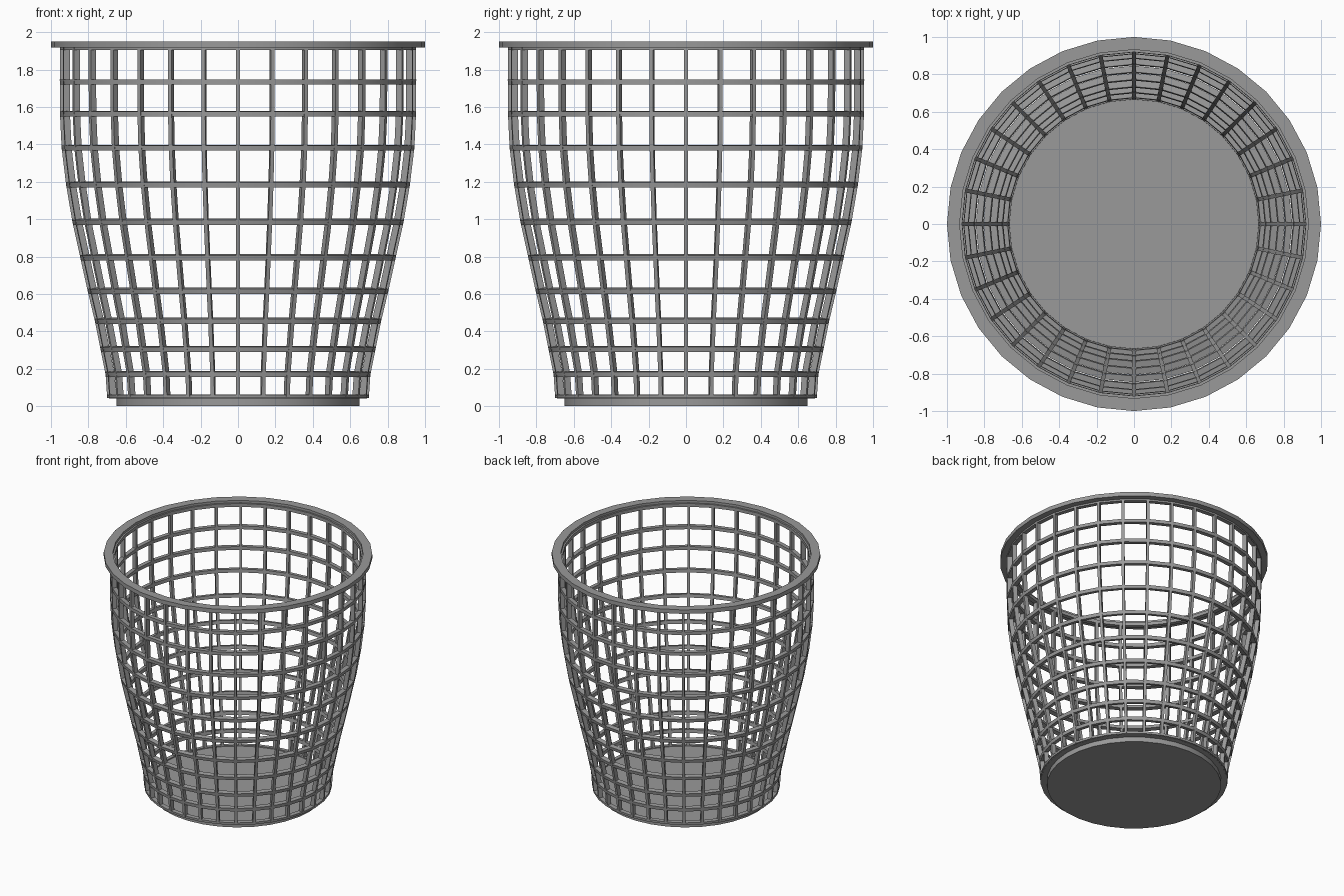
import bpy, bmesh, math
from mathutils import Vector

if "Cube" in bpy.data.objects:
    bpy.data.objects.remove(bpy.data.objects["Cube"])

SIDES = 32
THICK = 0.034      # radial depth of the lattice
RIB_W = 0.021      # width of the upright ribs
RING_H = 0.027     # height of the hoops
# outer radius and height of each hoop, bottom to top
PROFILE = [(0.70, 0.052), (0.708, 0.17), (0.735, 0.303), (0.765, 0.453),
           (0.803, 0.613), (0.843, 0.793), (0.885, 0.983), (0.919, 1.183),
           (0.943, 1.38), (0.952, 1.563), (0.953, 1.733), (0.953, 1.917)]

# Dark grey plastic
plastic = bpy.data.materials.new("dark_grey_plastic")
plastic.diffuse_color = (0.32, 0.32, 0.32, 1)
plastic.use_nodes = True
plastic.node_tree.nodes["Principled BSDF"].inputs["Base Color"].default_value = plastic.diffuse_color


def finish(name, bm):
    bmesh.ops.remove_doubles(bm, verts=bm.verts, dist=1e-5)
    bmesh.ops.recalc_face_normals(bm, faces=bm.faces)
    mesh = bpy.data.meshes.new(name)
    bm.to_mesh(mesh)
    bm.free()
    mesh.materials.append(plastic)
    obj = bpy.data.objects.new(name, mesh)
    bpy.context.collection.objects.link(obj)
    bpy.ops.object.select_all(action='DESELECT')
    obj.select_set(True)
    bpy.context.view_layer.objects.active = obj
    bpy.ops.object.shade_smooth_by_angle(angle=math.radians(30))
    return obj


def lathe(bm, section, closed=True):
    """Revolve a (radius, z) section about z."""
    loops = []
    for i in range(SIDES):
        a = 2 * math.pi * i / SIDES
        loops.append([bm.verts.new((r * math.sin(a), -r * math.cos(a), z)) for r, z in section])
    n = len(section)
    for i in range(SIDES):
        p, q = loops[i], loops[(i + 1) % SIDES]
        for j in range(n if closed else n - 1):
            k = (j + 1) % n
            bm.faces.new((p[j], q[j], q[k], p[k]))


def tangent(i):
    a, b = PROFILE[max(i - 1, 0)], PROFILE[min(i + 1, len(PROFILE) - 1)]
    return Vector((b[0] - a[0], b[1] - a[1])).normalized()


# Solid base with floor lip
bm = bmesh.new()
lathe(bm, [(0.65, 0), (0.65, 0.04), (0.69, 0.042), (0.69, 0.055)], closed=False)
bm.verts.ensure_lookup_table()
for k in (0, 3):
    bm.faces.new([bm.verts[i * 4 + k] for i in range(SIDES)])
finish("base", bm)

# Flat top rim
bm = bmesh.new()
lathe(bm, [(0.932, 1.917), (1.0, 1.917), (1.0, 1.95), (0.932, 1.95)])
finish("rim", bm)

# Horizontal hoops, tilted to follow the wall
bm = bmesh.new()
for i, (r, z) in enumerate(PROFILE):
    t = tangent(i)
    n = Vector((t.y, -t.x))
    h = RING_H / 2 if i else 0.009
    o = Vector((r, z))
    lathe(bm, [tuple(o + t * s - n * d) for s, d in
               ((-h, 0), (h, 0), (h, THICK), (-h, THICK))])
finish("hoops", bm)

# Upright ribs
bm = bmesh.new()
for k in range(SIDES):
    a = 2 * math.pi * k / SIDES
    out = Vector((math.sin(a), -math.cos(a), 0))
    side = Vector((math.cos(a), math.sin(a), 0)) * RIB_W / 2
    rows = []
    for r, z in PROFILE:
        up = Vector((0, 0, z))
        rows.append([bm.verts.new(out * (r - d) + side * s + up)
                     for d, s in ((0, -1), (0, 1), (THICK, 1), (THICK, -1))])
    for p, q in zip(rows, rows[1:]):
        for j in range(4):
            m = (j + 1) % 4
            bm.faces.new((p[j], p[m], q[m], q[j]))
    bm.faces.new(rows[0])
    bm.faces.new(rows[-1])
finish("ribs", bm)
